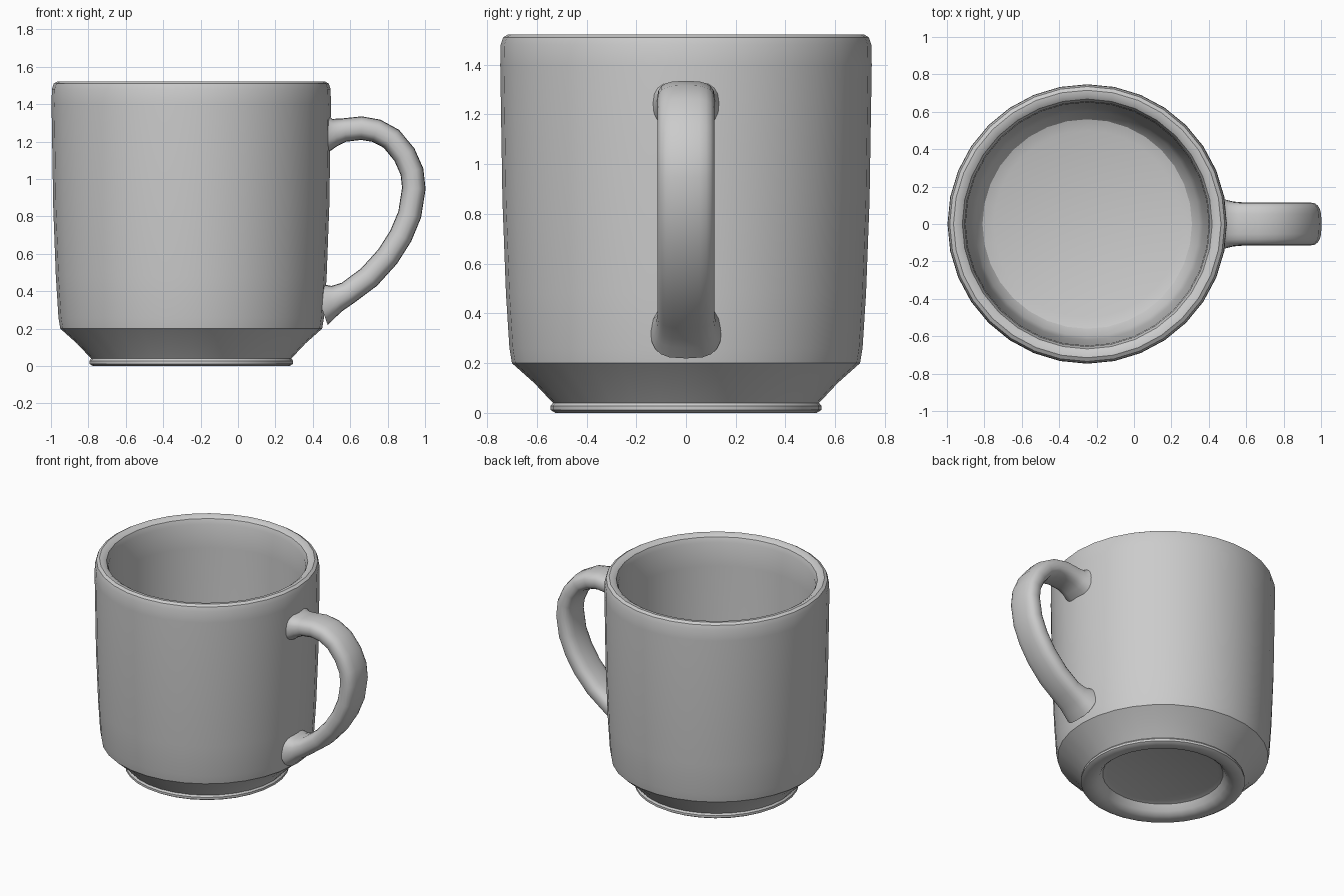
import bpy
import bmesh
import math
from mathutils import Vector

# Remove the default cube
cube = bpy.data.objects.get("Cube")
if cube:
    bpy.data.objects.remove(cube, do_unlink=True)

CENTRE_X = -0.25
SIDES = 32

# Glazed grey ceramic
ceramic = bpy.data.materials.new("grey_ceramic")
ceramic.use_nodes = True
GREY = (0.6, 0.6, 0.6, 1)
ceramic.diffuse_color = GREY
ceramic.node_tree.nodes["Principled BSDF"].inputs["Base Color"].default_value = GREY


def finish(bm, name, angle):
    bmesh.ops.recalc_face_normals(bm, faces=bm.faces)
    mesh = bpy.data.meshes.new(name)
    bm.to_mesh(mesh)
    bm.free()
    mesh.materials.append(ceramic)
    obj = bpy.data.objects.new(name, mesh)
    bpy.context.collection.objects.link(obj)
    bpy.ops.object.select_all(action="DESELECT")
    obj.select_set(True)
    bpy.context.view_layer.objects.active = obj
    bpy.ops.object.shade_smooth_by_angle(angle=math.radians(angle))
    return obj


def skin(bm, rings):
    # Bridge neighbouring rings and cap both ends
    for a, b in zip(rings, rings[1:]):
        for i in range(len(a)):
            j = (i + 1) % len(a)
            bm.faces.new((a[i], a[j], b[j], b[i]))
    bm.faces.new(rings[0])
    bm.faces.new(rings[-1])


# Cup: radius and height from the recessed underside, over the rim, to the floor
profile = [
    (0.37, 0.08), (0.40, 0.07), (0.425, 0.03), (0.45, 0.008), (0.48, 0),
    (0.525, 0), (0.545, 0.012), (0.545, 0.028), (0.535, 0.04),
    (0.61, 0.12), (0.70, 0.2), (0.71, 0.26), (0.724, 0.48), (0.738, 0.85),
    (0.747, 1.4), (0.745, 1.48), (0.735, 1.51), (0.715, 1.522),
    (0.69, 1.52), (0.668, 1.505), (0.655, 1.47),
    (0.65, 1.3), (0.64, 0.8), (0.62, 0.36), (0.60, 0.26), (0.56, 0.21), (0.50, 0.19),
]
bm = bmesh.new()
rings = []
for r, z in profile:
    rings.append([bm.verts.new((CENTRE_X + r * math.cos(math.tau * i / SIDES),
                                r * math.sin(math.tau * i / SIDES), z))
                  for i in range(SIDES)])
skin(bm, rings)
finish(bm, "cup", 32)

# Handle: centre line in the xz plane, with flared ends where it meets the cup
path = [Vector((x, 0, z)) for x, z in [
    (0.45, 1.245), (0.49, 1.245), (0.52, 1.25), (0.57, 1.262), (0.66, 1.272), (0.74, 1.258),
    (0.82, 1.215), (0.89, 1.13), (0.93, 1.04), (0.94, 0.95), (0.918, 0.81),
    (0.87, 0.695), (0.80, 0.585), (0.70, 0.475), (0.59, 0.393), (0.53, 0.362),
    (0.49, 0.348), (0.44, 0.33)]]
flare = [0.055, 0.03, 0.01]
bm = bmesh.new()
rings = []
last = len(path) - 1
for k, p in enumerate(path):
    tangent = (path[min(k + 1, last)] - path[max(k - 1, 0)]).normalized()
    normal = Vector((tangent.z, 0, -tangent.x))
    end = min(k, last - k)
    extra = flare[end] if end < len(flare) else 0
    ring = []
    for i in range(20):
        c, s = math.cos(math.tau * i / 20), math.sin(math.tau * i / 20)
        # Rounded, flattened cross-section
        across = math.copysign(abs(c) ** 0.65, c) * (0.115 + extra * 0.5)
        thick = math.copysign(abs(s) ** 0.8, s) * (0.063 + extra)
        ring.append(bm.verts.new(p + normal * thick + Vector((0, across, 0))))
    rings.append(ring)
skin(bm, rings)
finish(bm, "handle", 50)
